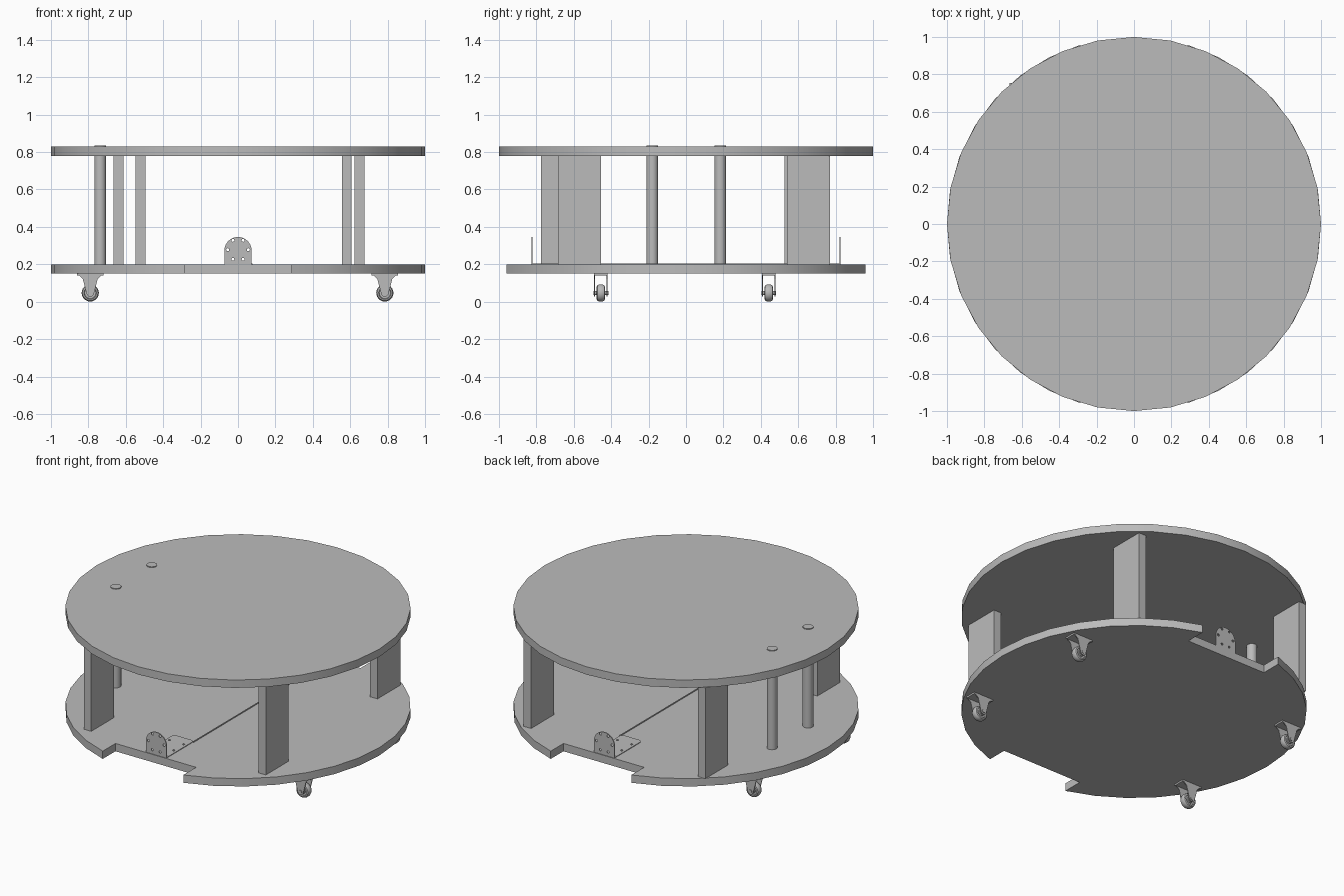
import bpy, bmesh, math
from mathutils import Matrix, Vector

cube = bpy.data.objects.get("Cube")
if cube:
    bpy.data.objects.remove(cube, do_unlink=True)

grey = bpy.data.materials.new("plain_grey")
grey.use_nodes = True
grey.diffuse_color = (0.5, 0.5, 0.5, 1)
grey.node_tree.nodes["Principled BSDF"].inputs["Base Color"].default_value = (0.5, 0.5, 0.5, 1)


def add(name, bm, smooth=False):
    """Turn a bmesh into a grey object."""
    bmesh.ops.recalc_face_normals(bm, faces=bm.faces)
    mesh = bpy.data.meshes.new(name)
    bm.to_mesh(mesh)
    bm.free()
    mesh.materials.append(grey)
    ob = bpy.data.objects.new(name, mesh)
    bpy.context.collection.objects.link(ob)
    if smooth:
        bpy.ops.object.select_all(action="DESELECT")
        ob.select_set(True)
        bpy.context.view_layer.objects.active = ob
        bpy.ops.object.shade_smooth_by_angle(angle=math.radians(32))
    return ob


def arc(cx, cy, r, start, end, steps):
    angles = [math.radians(start + (end - start) * i / steps) for i in range(steps + 1)]
    return [(cx + r * math.cos(a), cy + r * math.sin(a)) for a in angles]


def prism(name, outline, depth, matrix=Matrix(), holes=(), smooth=False):
    """Extrude a flat outline, with optional round holes, along its local z."""
    bm = bmesh.new()
    edges = []
    for loop in [outline] + [arc(x, y, r, 0, 315, 7) for x, y, r in holes]:
        vs = [bm.verts.new((x, y, 0)) for x, y in loop]
        edges += [bm.edges.new((v, vs[i - 1])) for i, v in enumerate(vs)]
    if holes:
        bmesh.ops.triangle_fill(bm, edges=edges, use_beauty=True, use_dissolve=False)
    else:
        bm.faces.new(vs)
    geom = bmesh.ops.extrude_face_region(bm, geom=bm.faces[:], use_keep_orig=True)["geom"]
    moved = [v for v in geom if isinstance(v, bmesh.types.BMVert)]
    bmesh.ops.translate(bm, verts=moved, vec=(0, 0, depth))
    bm.transform(matrix)
    return add(name, bm, smooth)


def box(name, lo, hi):
    bm = bmesh.new()
    bmesh.ops.create_cube(bm, size=1)
    lo, hi = Vector(lo), Vector(hi)
    bm.transform(Matrix.Translation((lo + hi) / 2) @ Matrix.Diagonal((*(hi - lo), 1)))
    return add(name, bm)


def lathe(name, profile, matrix, steps=24):
    """Revolve (radius, height) points around local z."""
    bm = bmesh.new()
    vs = [bm.verts.new((r, 0, h)) for r, h in profile]
    edges = [bm.edges.new(pair) for pair in zip(vs, vs[1:])]
    bmesh.ops.spin(bm, geom=vs + edges, axis=(0, 0, 1), cent=(0, 0, 0),
                   angle=math.tau, steps=steps)
    bmesh.ops.remove_doubles(bm, verts=bm.verts, dist=0.0001)
    bm.transform(matrix)
    return add(name, bm, True)


def lift(z):
    return Matrix.Translation((0, 0, z))


# Round top, and round base with a rectangular notch front and back
FLOOR, CEILING = 0.2, 0.78
prism("table_top", arc(0, 0, 1, 0, 348.75, 31), 0.05, lift(CEILING), smooth=True)
NOTCH_X, NOTCH_Y = 0.285, 0.83
a = 90 - math.degrees(math.asin(NOTCH_X))
base = arc(0, 0, 1, -a, a, 14) + [(NOTCH_X, NOTCH_Y), (-NOTCH_X, NOTCH_Y)]
base += [(-x, -y) for x, y in base]
prism("base_plate", base, 0.05, lift(0.15), smooth=True)

# Four upright panels between base and top
for name, x, y in [("front_left", 0.624, -0.685), ("back_left", 0.556, 0.54),
                   ("front_right", -0.547, -0.775), ("back_right", -0.665, 0.525)]:
    box(name + "_panel", (x, y, FLOOR), (x + 0.052, y + 0.23, CEILING))

# Two round posts passing through the top
for name, y in [("front", -0.18), ("back", 0.183)]:
    lathe(name + "_post", [(0, 0), (0.031, 0), (0.031, 0.635), (0, 0.635)],
          Matrix.Translation((-0.737, y, FLOOR)), 20)

# Perforated angle brackets at the notches
W = 0.073
plate = [(-W, 0), (W, 0)] + arc(0, 0.073, W, 0, 180, 16)
holes = [(s * x, z, 0.008) for s in (-1, 1) for x, z in [(0.027, 0.128), (0.055, 0.078), (0.027, 0.027)]]
foot = [(-W, 0), (W, 0)] + arc(W - 0.025, 0.25, 0.025, 0, 90, 4) + arc(0.025 - W, 0.25, 0.025, 90, 180, 4)
foot_holes = [(s * 0.05, y, 0.008) for s in (-1, 1) for y in (0.1, 0.2)]
for name, turn in [("front", 0), ("back", math.pi)]:
    spot = Matrix.Rotation(turn, 4, "Z") @ Matrix.Translation((0, -0.82, FLOOR))
    prism(name + "_bracket_upright", plate, 0.006,
          spot @ Matrix.Rotation(math.pi / 2, 4, "X"), holes)
    prism(name + "_bracket_foot", foot, 0.004, spot, foot_holes)

# Thin rail between the brackets
box("floor_rail", (0.072, -0.56, FLOOR), (0.078, 0.56, FLOOR + 0.005))

# Four casters: top plate, tapered fork, wheel, axle
AXLE_Z = 0.047
fork = arc(0, 0, 0.02, 200, 340, 8) + [(0.04, 0.075), (0.065, 0.098), (-0.065, 0.098), (-0.04, 0.075)]
tyre = [(0, -0.02), (0.018, -0.02), (0.02, -0.014), (0.03, -0.014), (0.033, -0.022), (0.041, -0.019),
        (0.046, -0.008)]
tyre += [(r, -h) for r, h in reversed(tyre)]
axle = [(0, -0.04), (0.011, -0.04), (0.011, 0.04), (0, 0.04)]
for x, side in [(0.785, "left"), (-0.79, "right")]:
    for y, end in [(-0.455, "front"), (0.442, "back")]:
        name = f"{end}_{side}_caster"
        hub = Matrix.Translation((x, y, AXLE_Z)) @ Matrix.Rotation(math.pi / 2, 4, "X")
        box(name + "_plate", (x - 0.07, y - 0.036, 0.14), (x + 0.07, y + 0.036, 0.15))
        for i, offset in enumerate((-0.036, 0.031)):
            prism(f"{name}_fork_{i + 1}", fork, 0.005, hub @ lift(offset))
        lathe(name + "_wheel", tyre, hub)
        lathe(name + "_axle", axle, hub, 12)
